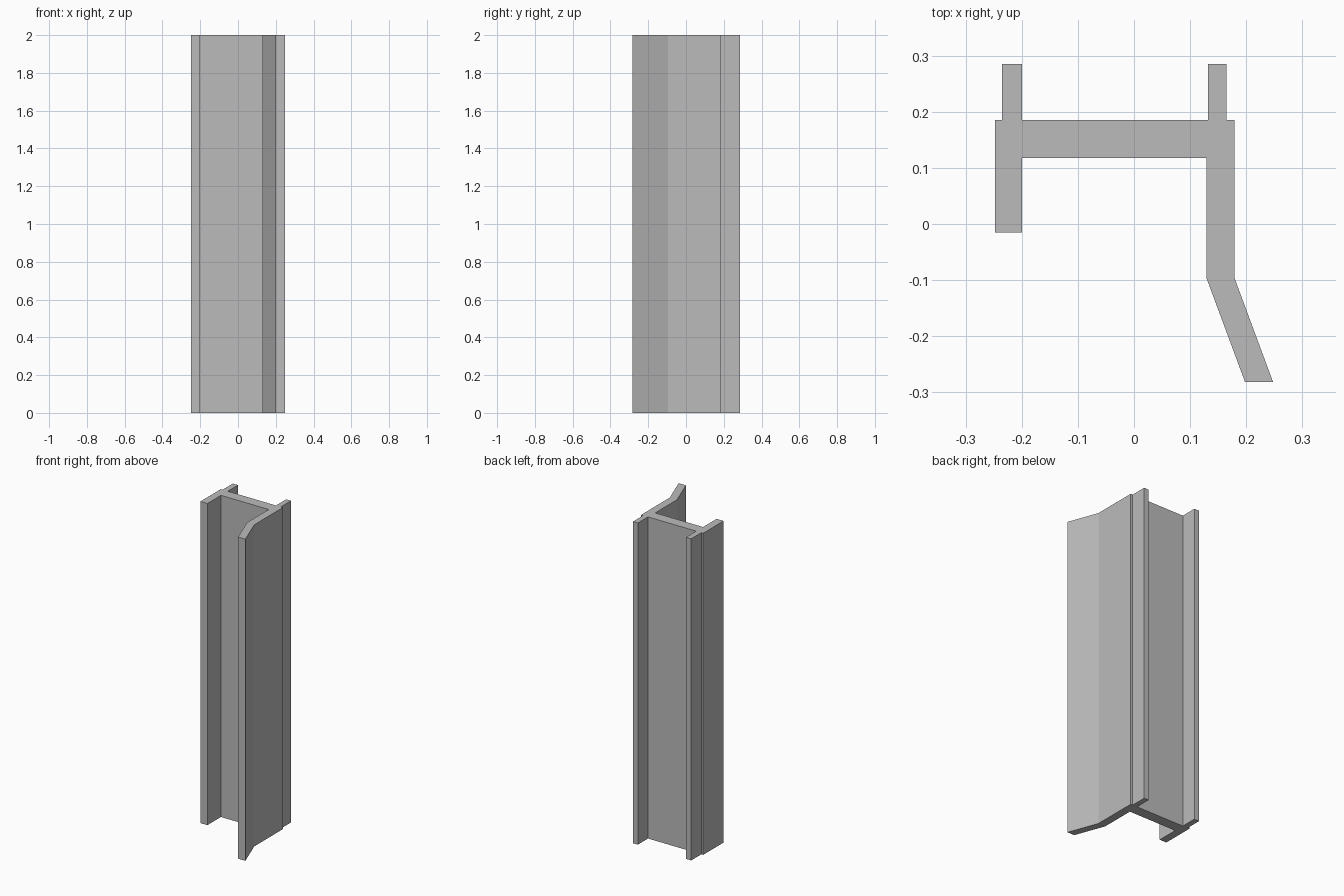
import bpy
import bmesh

cube = bpy.data.objects.get("Cube")
if cube:
    bpy.data.objects.remove(cube, do_unlink=True)

HEIGHT = 2.0

# Plain grey material
grey = bpy.data.materials.new("grey")
grey.use_nodes = True
colour = (0.5, 0.5, 0.5, 1)
grey.diffuse_color = colour
grey.node_tree.nodes["Principled BSDF"].inputs["Base Color"].default_value = colour


def extrude_profile(name, outline, height):
    """Make an upright solid from a flat outline."""
    bm = bmesh.new()
    base = bm.faces.new([bm.verts.new((x, y, 0)) for x, y in outline])
    top = bmesh.ops.extrude_face_region(bm, geom=[base], use_keep_orig=True)
    moved = [v for v in top["geom"] if isinstance(v, bmesh.types.BMVert)]
    bmesh.ops.translate(bm, verts=moved, vec=(0, 0, height))
    bmesh.ops.recalc_face_normals(bm, faces=bm.faces)
    mesh = bpy.data.meshes.new(name)
    bm.to_mesh(mesh)
    bm.free()
    mesh.materials.append(grey)
    obj = bpy.data.objects.new(name, mesh)
    bpy.context.collection.objects.link(obj)
    return obj


# Cross-section: short right wall, web, long left wall with a splayed lip,
# and two thin fins at the back
web_front, web_back, fin_back = 0.118, 0.185, 0.285
right_wall = [(-0.2, web_front), (-0.2, -0.015), (-0.248, -0.015), (-0.248, web_back)]
right_fin = [(-0.235, web_back), (-0.235, fin_back), (-0.2, fin_back), (-0.2, web_back)]
left_fin = [(0.132, web_back), (0.132, fin_back), (0.165, fin_back), (0.165, web_back)]
left_wall = [(0.179, web_back), (0.179, -0.096), (0.248, -0.282),
             (0.198, -0.282), (0.129, -0.096), (0.129, web_front)]

extrude_profile("channel_post", right_wall + right_fin + left_fin + left_wall, HEIGHT)
